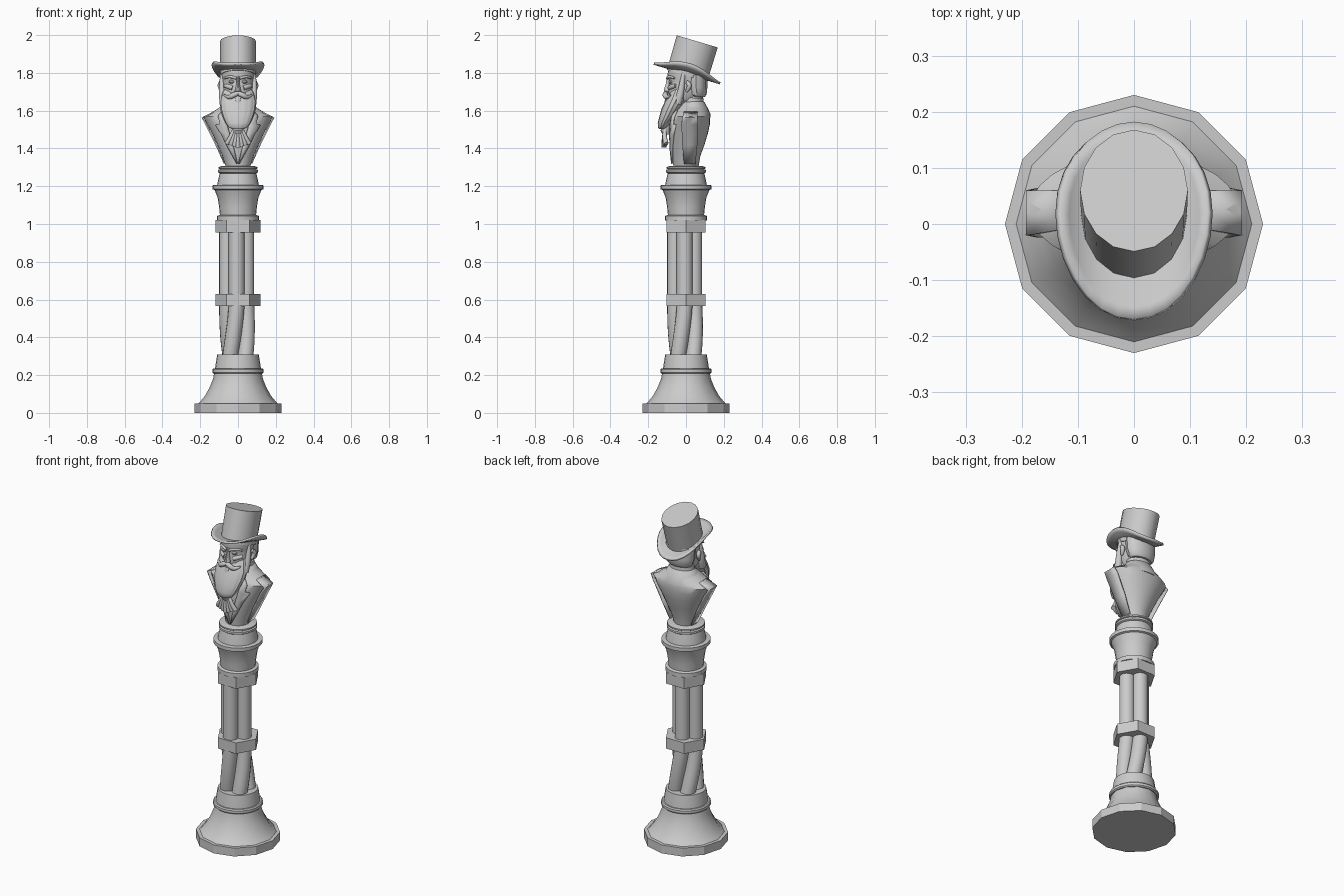
import bpy, bmesh
from math import sin, cos, pi, radians

FLAT = ("base_plate", "upper_band", "lower_band")


def finish(name, bm):
    bmesh.ops.recalc_face_normals(bm, faces=bm.faces)
    me = bpy.data.meshes.new(name)
    bm.to_mesh(me)
    bm.free()
    ob = bpy.data.objects.new(name, me)
    bpy.context.collection.objects.link(ob)
    return ob


def loft(name, rings, n=24, cx=0, flute=0, lobes=0):
    """Stacked ellipses: (z, centre y, radius x, radius y), capped."""
    bm = bmesh.new()
    loops = []
    for z, cy, rx, ry in rings:
        loop = []
        for i in range(n):
            a = 2 * pi * i / n
            k = 1 + flute * cos(lobes * a)
            loop.append(bm.verts.new((cx + rx * k * cos(a), cy + ry * k * sin(a), z)))
        loops.append(loop)
    for a, b in zip(loops, loops[1:]):
        for i in range(n):
            j = (i + 1) % n
            bm.faces.new((a[i], a[j], b[j], b[i]))
    bm.faces.new(loops[0])
    bm.faces.new(loops[-1])
    return finish(name, bm)


def lathe(name, profile, n=24):
    return loft(name, [(z, 0, r, r) for r, z in profile], n)


def tube(name, pts):
    """Swept round tube: points are (x, y, z, radius)."""
    cu = bpy.data.curves.new(name, 'CURVE')
    cu.dimensions = '3D'
    cu.bevel_depth = 1
    cu.bevel_resolution = 6
    cu.use_fill_caps = True
    cu.resolution_u = 4
    sp = cu.splines.new('NURBS')
    sp.points.add(len(pts) - 1)
    for p, (x, y, z, r) in zip(sp.points, pts):
        p.co = (x, y, z, 1)
        p.radius = r
    sp.use_endpoint_u = True
    sp.order_u = 3
    ob = bpy.data.objects.new(name, cu)
    bpy.context.collection.objects.link(ob)
    bpy.ops.object.select_all(action='DESELECT')
    ob.select_set(True)
    bpy.context.view_layer.objects.active = ob
    bpy.ops.object.convert(target='MESH')


def grid(name, rows, thick):
    """Thin sheet from rows of points."""
    bm = bmesh.new()
    vs = [[bm.verts.new(p) for p in row] for row in rows]
    for a, b in zip(vs, vs[1:]):
        for i in range(len(a) - 1):
            bm.faces.new((a[i], a[i + 1], b[i + 1], b[i]))
    bmesh.ops.remove_doubles(bm, verts=bm.verts, dist=1e-5)
    ob = finish(name, bm)
    m = ob.modifiers.new("thickness", 'SOLIDIFY')
    m.thickness = thick
    m.offset = 0
    return ob


# Flared foot
lathe("base_plate", [(.23, 0), (.23, .05)], 12)
lathe("base_flare", [(.215, .045), (.2, .06), (.175, .09), (.15, .135),
                     (.132, .18), (.126, .215)], 12)
lathe("base_ring", [(.13, .208), (.136, .214), (.136, .229), (.13, .235)])
lathe("base_collar", [(.122, .23), (.118, .26), (.11, .31)])

# Cluster of four columns, straight above and twisted below
for i in range(4):
    a0 = i * pi / 2
    pts = []
    for k in range(9):
        t = k / 8
        a = a0 - radians(48) * t ** 1.3
        d = .051 + .006 * t
        pts.append((d * cos(a) - .007 * (1 - t), d * sin(a) - .007 * (1 - t),
                    .58 - .29 * t, .042))
    tube("twisted_column", pts)
    loft("straight_column", [(z, .051 * sin(a0) - .007, .042, .042) for z in (.6, .98)],
         16, .051 * cos(a0) - .007)
lathe("lower_band", [(.12, .565), (.12, .63)], 6)
lathe("upper_band", [(.12, .955), (.12, 1.02)], 6)

# Capital and bust pedestal
lathe("capital", [(.112, 1.018), (.112, 1.043), (.096, 1.048), (.1, 1.09), (.108, 1.14),
                  (.124, 1.18), (.134, 1.184), (.134, 1.205), (.11, 1.207),
                  (.106, 1.23), (.096, 1.272)])
lathe("pedestal_rings", [(.096, 1.268), (.105, 1.274), (.105, 1.286), (.096, 1.29),
                         (.103, 1.294), (.103, 1.302), (.08, 1.308)])

# Coat body
BODY = [(1.3, 0, .064, .066), (1.36, .002, .083, .074), (1.42, .008, .11, .09),
        (1.48, .016, .138, .1), (1.53, .022, .165, .105), (1.568, .025, .186, .102),
        (1.585, .027, .15, .098), (1.61, .03, .108, .085), (1.64, .035, .07, .06)]
loft("coat_body", BODY, 28)


def front_y(x, z):
    for a, b in zip(BODY, BODY[1:]):
        if a[0] <= z <= b[0]:
            t = (z - a[0]) / (b[0] - a[0])
            cy, rx, ry = (a[k] + (b[k] - a[k]) * t for k in (1, 2, 3))
            return cy - ry * max(0, 1 - (x / rx) ** 2) ** .5


# Lapels and cut-off arms
for s in (-1, 1):
    rows = []
    for z, xi, xo in ((1.32, .002, .006), (1.4, .022, .05), (1.47, .042, .085),
                      (1.525, .058, .118), (1.53, .06, .095), (1.57, .07, .105),
                      (1.6, .06, .08)):
        rows.append([(s * x, front_y(x, z) - .005, z)
                     for x in (xi, (xi + xo) / 2, xo)])
    grid("lapel", rows, .012)
    arm = []
    for z, x, w in ((1.32, .071, .03), (1.42, .116, .04), (1.53, .17, .044), (1.562, .189, .04)):
        arm.append([(s * x, .02 + w * k, z) for k in (-1, 0, 1)])
    arm.append([(s * .13, .025 + .035 * k, 1.592) for k in (-1, 0, 1)])
    grid("arm_cut", arm, .008)

# Coat collar, shirt collar and neck
loft("coat_collar", [(1.565, .03, .128, .101), (1.582, .03, .126, .1), (1.61, .034, .1, .083),
                     (1.645, .04, .08, .058), (1.65, .04, .07, .052)])
loft("shirt_collar", [(1.62, .035, .076, .06), (1.668, .038, .072, .054)])
loft("neck", [(1.6, .035, .065, .052), (1.72, .03, .062, .06)])

# Pleated cravat
loft("cravat_knot", [(1.475, -.105, .025, .02), (1.495, -.11, .03, .025), (1.53, -.1, .024, .022)], 12)
for k in range(-3, 4):
    tube("cravat_pleat", [(k * .006, -.11, 1.51, .009), (k * .012, -.118, 1.46, .012),
                          (k * .0195, -.117 + .004 * abs(k), 1.405 + .007 * abs(k), .013)])

# Head and back hair
loft("head", [(1.65, -.01, .06, .07), (1.68, -.004, .078, .088), (1.72, 0, .084, .096),
              (1.745, .002, .084, .092), (1.765, .002, .086, .093), (1.785, .002, .088, .101),
              (1.825, .008, .09, .1), (1.85, .02, .07, .07)])
loft("back_hair", [(1.672, .062, .066, .036), (1.684, .058, .08, .05), (1.72, .054, .089, .058),
                   (1.79, .052, .092, .06)], 24, 0, .015, 12)

# Face
loft("nose", [(1.692, -.095, .01, .01), (1.703, -.1, .018, .018), (1.714, -.099, .014, .018),
              (1.745, -.094, .008, .013), (1.782, -.09, .01, .012)], 10)
for s in (-1, 1):
    loft("eye", [(1.744, -.082, .008, .006), (1.75, -.082, .015, .012),
                 (1.756, -.082, .015, .012), (1.762, -.082, .008, .006)], 10, s * .034)
    tube("eyebrow", [(s * .01, -.1, 1.77, .006), (s * .04, -.096, 1.787, .009),
                     (s * .072, -.062, 1.772, .005)])
    tube("cheek", [(s * .028, -.086, 1.72, .012), (s * .05, -.075, 1.728, .014),
                   (s * .068, -.054, 1.732, .01)])
    tube("moustache", [(0, -.106, 1.692, .012), (s * .025, -.114, 1.684, .015),
                       (s * .05, -.1, 1.666, .011), (s * .074, -.082, 1.684, .004)])
    tube("sideburn", [(s * .083, -.012, 1.8, .01), (s * .086, -.022, 1.74, .014),
                      (s * .082, -.03, 1.68, .02), (s * .075, -.045, 1.64, .022)])
    tube("ear", [(s * .088, .002, 1.7, .007), (s * .094, .016, 1.72, .012),
                 (s * .096, .018, 1.742, .013), (s * .091, .004, 1.752, .009)])

# Long fluted beard
loft("beard", [(1.502, -.126, .03, .016), (1.512, -.124, .05, .024), (1.535, -.115, .066, .034),
               (1.57, -.096, .081, .044), (1.61, -.076, .093, .053), (1.65, -.056, .096, .054),
               (1.675, -.046, .09, .053), (1.7, -.04, .082, .045), (1.72, -.036, .07, .035)],
     48, 0, .02, 16)
loft("chin_tuft", [(1.62, -.112, .004, .006), (1.65, -.103, .014, .012), (1.668, -.096, .018, .012)], 10)

# Tilted top hat
crown = loft("hat_crown", [(-.012, 0, .094, .111), (.178, 0, .096, .113)], 16)
rows = []
for f in (.45, .62, .75, .88, 1):
    row = []
    for i in range(29):
        a = 2 * pi * i / 28
        x, y = .136 * f * cos(a), -.004 + .183 * f * sin(a)
        row.append((x, y, .052 * abs(x / .136) ** 3))
    rows.append(row)
brim = grid("hat_brim", rows, .012)
for ob in (crown, brim):
    ob.location = (0, .009, 1.796)
    ob.rotation_euler.x = radians(-16.5)

# Smooth shading on all rounded parts
bpy.ops.object.select_all(action='DESELECT')
for ob in bpy.data.objects:
    if ob.name not in FLAT:
        ob.select_set(True)
        bpy.context.view_layer.objects.active = ob
bpy.ops.object.shade_smooth_by_angle(angle=radians(35))
